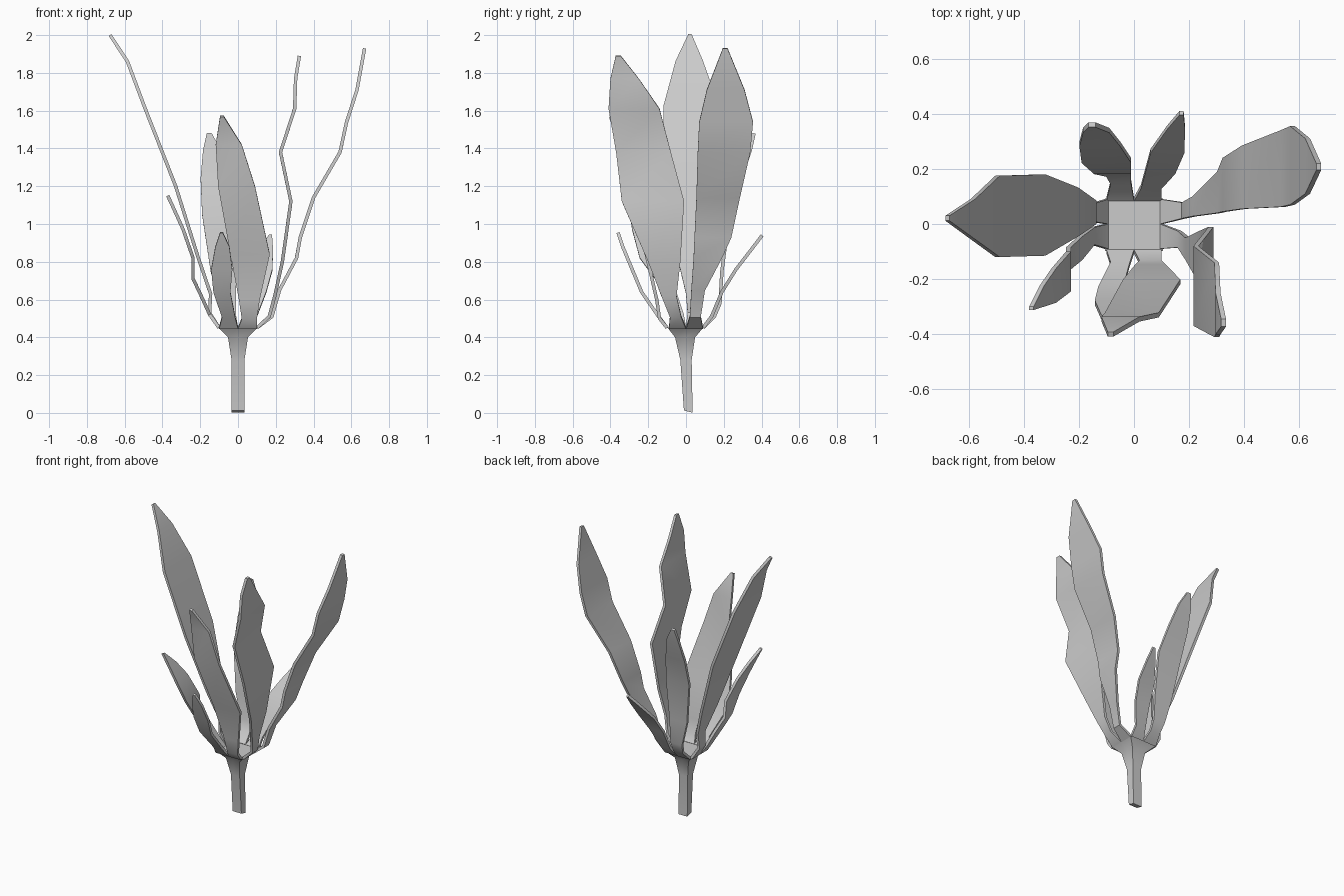
import bpy, bmesh


def finish(name, bm):
    bmesh.ops.recalc_face_normals(bm, faces=bm.faces)
    me = bpy.data.meshes.new(name)
    bm.to_mesh(me)
    bm.free()
    ob = bpy.data.objects.new(name, me)
    bpy.context.collection.objects.link(ob)
    bpy.ops.object.select_all(action='DESELECT')
    ob.select_set(True)
    bpy.context.view_layer.objects.active = ob
    return ob


# Square stem (corners plus side midpoints) flaring into a shallow cup
def stem(sections):
    bm = bmesh.new()
    square = [(-1, -1), (0, -1), (1, -1), (1, 0), (1, 1), (0, 1), (-1, 1), (-1, 0)]
    rings = [[bm.verts.new((sx * hx, cy + sy * hy, z + tilt * -sy)) for sx, sy in square]
             for hx, hy, cy, z, tilt in sections]
    for a, b in zip(rings, rings[1:]):
        for i in range(8):
            j = (i + 1) % 8
            bm.faces.new((a[i], a[j], b[j], b[i]))
    bm.faces.new(rings[0][::-1])
    bm.faces.new(rings[-1])
    finish("stem", bm)
    bpy.ops.object.shade_smooth_by_angle(angle=0.7)


# Leaf: rows of (outward position, height, low edge, high edge);
# axis 'x' leaves lean along x and are wide in y, axis 'y' the reverse
def leaf(name, axis, rows, thickness=0.018):
    bm = bmesh.new()
    prev = None
    for out, z, lo, hi in rows:
        if axis == 'x':
            pts = [(out, lo, z), (out, hi, z)]
        else:
            pts = [(lo, out, z), (hi, out, z)]
        row = [bm.verts.new(p) for p in pts]
        if prev:
            bm.faces.new((prev[0], prev[1], row[1], row[0]))
        prev = row
    ob = finish(name, bm)
    mod = ob.modifiers.new("thickness", 'SOLIDIFY')
    mod.thickness = thickness
    mod.offset = 0
    bpy.ops.object.modifier_apply(modifier=mod.name)
    bpy.ops.object.shade_smooth_by_angle(angle=0.6)


stem([(.034, .023, .012, .007, .006), (.034, .03, .0, .28, 0),
      (.053, .053, -.005, .4, 0), (.105, .095, -.003, .452, 0)])

# Left pair
leaf("tall_left_leaf", 'x', [
    (-.1, .45, .0, .09), (-.15, .53, .008, .075), (-.145, .63, .0, .085),
    (-.21, .82, -.045, .132), (-.33, 1.2, -.115, .18), (-.495, 1.62, -.12, .175),
    (-.585, 1.86, -.055, .09), (-.677, 2.0, .012, .03)])
leaf("short_left_leaf", 'x', [
    (-.1, .45, -.09, .0), (-.15, .52, -.075, -.012), (-.195, .62, -.13, -.045),
    (-.238, .71, -.165, -.085), (-.238, .82, -.245, -.1), (-.29, .97, -.285, -.16),
    (-.335, 1.07, -.3, -.225), (-.372, 1.15, -.312, -.3)])

# Right pair
leaf("tall_right_leaf", 'x', [
    (.1, .45, .0, .09), (.18, .51, .02, .078), (.22, .65, .028, .1),
    (.31, .82, .04, .19), (.33, .93, .045, .24), (.4, 1.14, .055, .285),
    (.54, 1.38, .062, .34), (.575, 1.54, .07, .355), (.63, 1.71, .11, .31),
    (.67, 1.93, .195, .22)])
leaf("folded_right_leaf", 'x', [
    (.1, .45, -.09, .0), (.165, .51, -.085, -.025), (.195, .62, -.13, -.05),
    (.235, .8, -.2, -.03), (.28, 1.12, -.34, -.01), (.225, 1.38, -.37, -.08),
    (.3, 1.61, -.41, -.14), (.305, 1.77, -.4, -.25), (.325, 1.89, -.372, -.345)])

# Front pair
leaf("tall_front_leaf", 'y', [
    (-.1, .45, .0, .1), (-.14, .5, .02, .1), (-.155, .6, .005, .115),
    (-.21, .84, -.04, .168), (-.33, 1.2, -.105, .09), (-.345, 1.42, -.118, .02),
    (-.4, 1.57, -.095, -.075)])
leaf("short_front_leaf", 'y', [
    (-.1, .45, -.1, .0), (-.145, .51, -.085, -.015), (-.235, .64, -.13, -.04),
    (-.285, .76, -.142, -.03), (-.335, .88, -.12, -.045), (-.36, .955, -.095, -.08)])

# Back pair
leaf("tall_back_leaf", 'y', [
    (.09, .45, -.1, .0), (.15, .51, -.085, -.01), (.18, .58, -.1, -.01),
    (.19, .75, -.145, -.01), (.23, 1.05, -.19, -.01), (.29, 1.24, -.198, -.05),
    (.34, 1.39, -.185, -.09), (.36, 1.48, -.165, -.14)])
leaf("short_back_leaf", 'y', [
    (.09, .45, .0, .1), (.135, .51, .025, .1), (.19, .64, .04, .15),
    (.265, .76, .06, .183), (.35, .87, .12, .185), (.403, .94, .165, .18)])
